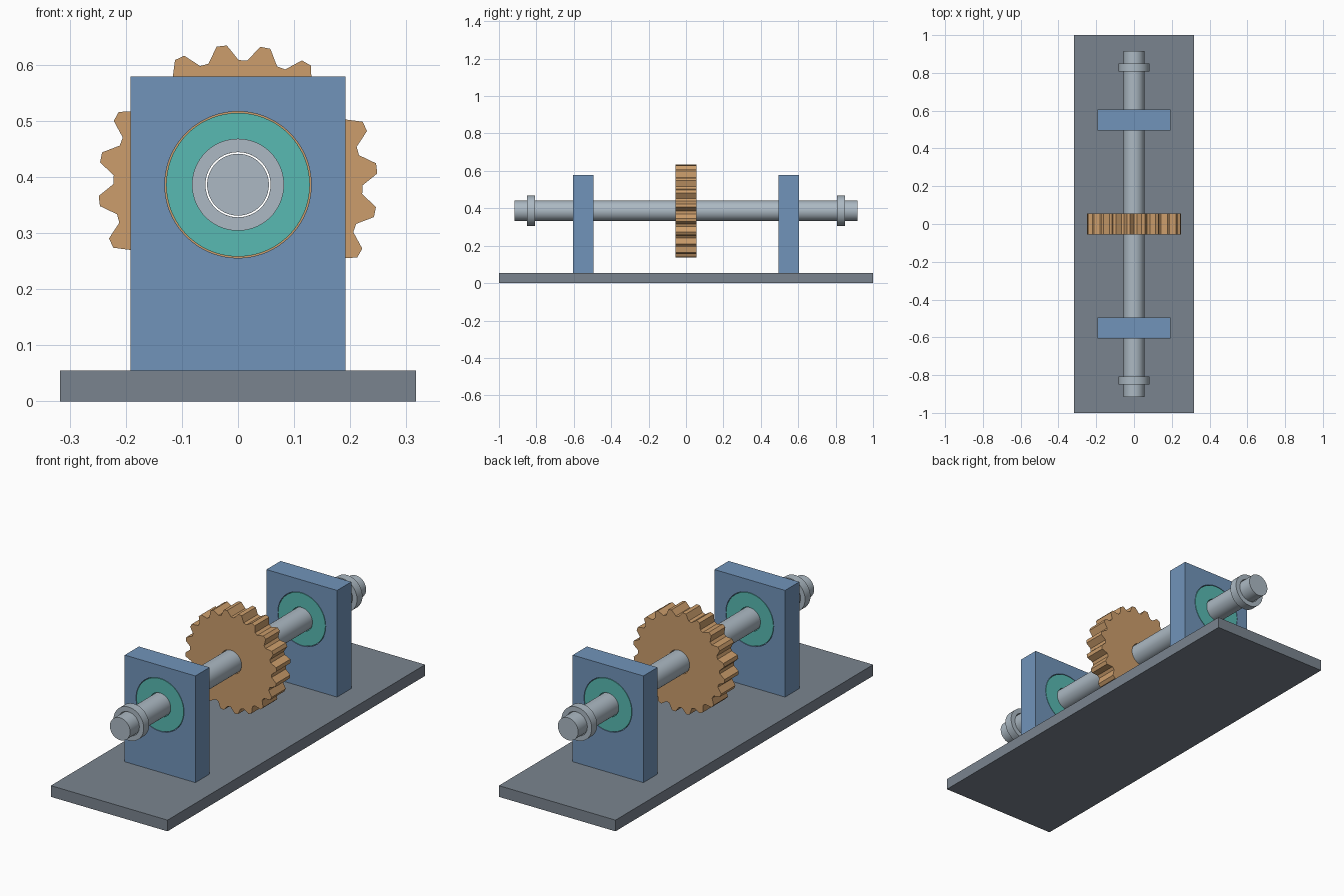
import bpy, bmesh, math

if "Cube" in bpy.data.objects:
    bpy.data.objects.remove(bpy.data.objects["Cube"])

AXIS_Z = 0.386          # height of the shaft axis


def material(name, rgb):
    m = bpy.data.materials.new(name)
    lin = [(c / 255 / 12.92) if c < 10 else ((c / 255 + 0.055) / 1.055) ** 2.4 for c in rgb]
    m.diffuse_color = (*lin, 1)
    m.use_nodes = True
    m.node_tree.nodes["Principled BSDF"].inputs["Base Color"].default_value = m.diffuse_color
    return m


GREY = material("slate grey", (122, 132, 143))
BLUE = material("steel blue", (113, 148, 186))
TEAL = material("teal", (88, 186, 178))
BRONZE = material("bronze", (204, 158, 108))
STEEL = material("light steel", (172, 185, 195))


def finish(bm, name, mat):
    bmesh.ops.recalc_face_normals(bm, faces=bm.faces)
    me = bpy.data.meshes.new(name)
    bm.to_mesh(me)
    bm.free()
    me.materials.append(mat)
    ob = bpy.data.objects.new(name, me)
    bpy.context.collection.objects.link(ob)
    return ob


def smooth(ob):
    bpy.ops.object.select_all(action='DESELECT')
    ob.select_set(True)
    bpy.context.view_layer.objects.active = ob
    bpy.ops.object.shade_smooth_by_angle(angle=math.radians(20))


def bored(name, outline, bore, y0, y1, mat):
    """Extrude an (angle, radius) outline along y, with a round bore (0 = solid)."""
    bm = bmesh.new()

    def loop(y, r_of):
        return [bm.verts.new((r_of(r) * math.cos(a), y, AXIS_Z + r_of(r) * math.sin(a)))
                for a, r in outline]

    loops = [loop(y0, lambda r: r), loop(y1, lambda r: r)]
    if bore:
        loops += [loop(y1, lambda r: bore), loop(y0, lambda r: bore)]
        pairs = list(zip(loops, loops[1:] + loops[:1]))
    else:
        pairs = [(loops[0], loops[1])]
        bm.faces.new(loops[0])
        bm.faces.new(loops[1])
    n = len(outline)
    for p, q in pairs:
        for i in range(n):
            j = (i + 1) % n
            bm.faces.new((p[i], p[j], q[j], q[i]))
    ob = finish(bm, name, mat)
    return ob


STEPS = [math.tau * i / 72 for i in range(72)]


def circle(r):
    return [(a, r) for a in STEPS]


def rectangle(hx, low, high):
    """Rectangle around the axis, sampled by angle with exact corners."""
    corners = [math.atan2(z, x) % math.tau for x in (-hx, hx) for z in (low, high)]
    out = []
    for a in sorted(STEPS + corners):
        c, s = math.cos(a), math.sin(a)
        rx = hx / max(abs(c), 1e-9)
        rz = (high if s > 0 else -low) / max(abs(s), 1e-9)
        out.append((a, min(rx, rz)))
    return out


# Base plate
bm = bmesh.new()
bmesh.ops.create_cube(bm, size=1)
for v in bm.verts:
    v.co = (v.co.x * 0.634, v.co.y * 2, (v.co.z + 0.5) * 0.055)
finish(bm, "base_plate", GREY)

# Shaft
smooth(bored("shaft", circle(0.055), 0, -0.916, 0.916, STEEL))

# Supports, bearings and collars at both ends
for side, s in (("front", -1), ("back", 1)):
    y0, y1 = sorted((s * 0.495, s * 0.605))
    smooth(bored(side + "_support", rectangle(0.192, 0.055 - AXIS_Z, 0.579 - AXIS_Z),
                 0.1305, y0, y1, BLUE))
    smooth(bored(side + "_bearing", circle(0.128), 0.058, y0, y1, TEAL))
    c0, c1 = sorted((s * 0.807, s * 0.849))
    smooth(bored(side + "_collar", circle(0.082), 0.058, c0, c1, STEEL))

# Gear: twenty teeth with sloping flanks
TEETH = 20
teeth = []
for k in range(TEETH):
    mid = 6.7 + k * 360 / TEETH
    for off, r in ((-7, 0.222), (-2.1, 0.249), (2.1, 0.249), (7, 0.222)):
        teeth.append((math.radians(mid + off), r))
bored("gear", teeth, 0.058, -0.055, 0.055, BRONZE)
